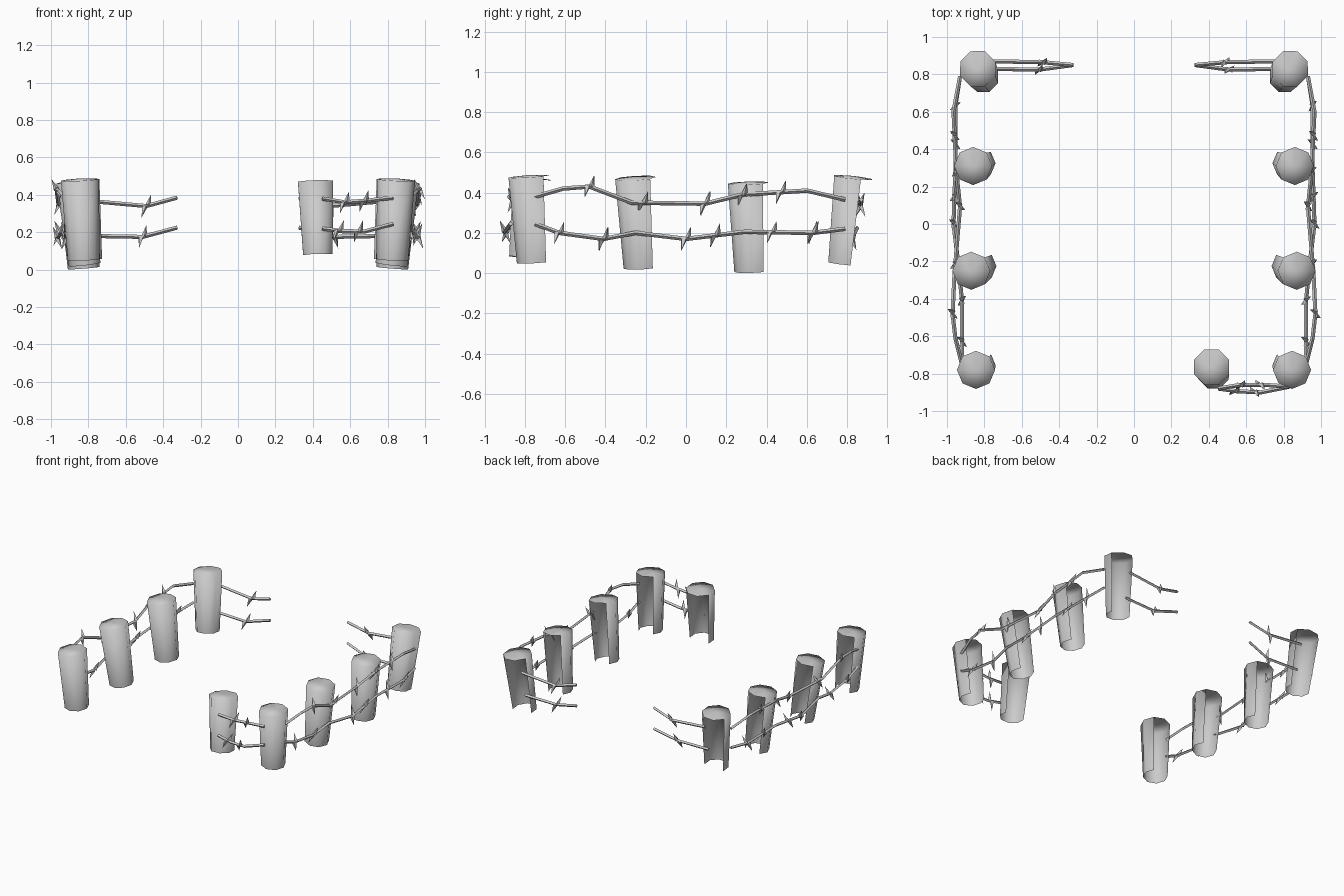
import bpy, bmesh, math
from mathutils import Vector, Matrix

cube = bpy.data.objects.get("Cube")
if cube:
    bpy.data.objects.remove(cube, do_unlink=True)

grey = bpy.data.materials.new("plain_grey")
grey.use_nodes = True
grey.diffuse_color = (0.6, 0.6, 0.6, 1)
grey.node_tree.nodes["Principled BSDF"].inputs["Base Color"].default_value = (0.6, 0.6, 0.6, 1)

UP = Vector((0, 0, 1))


def add_object(name, bm, smooth):
    mesh = bpy.data.meshes.new(name)
    bm.to_mesh(mesh)
    bm.free()
    mesh.materials.append(grey)
    for p in mesh.polygons:
        p.use_smooth = smooth
    obj = bpy.data.objects.new(name, mesh)
    bpy.context.collection.objects.link(obj)


# Leaning eight-sided post: tapered shell, open at the back and underneath
def post(name, top, bottom, yaw, r_top=0.102, r_bottom=0.085):
    top, bottom = Vector(top), Vector(bottom)
    lean = UP.rotation_difference(top - bottom)
    bm = bmesh.new()
    angles = [math.radians(yaw + 45 * i) for i in range(8)]

    def ring(centre, r):
        return [bm.verts.new(centre + lean @ Vector((r * math.cos(a), r * math.sin(a), 0)))
                for a in angles]

    low, high = ring(bottom, r_bottom), ring(top, r_top)
    peak = bm.verts.new(top + lean @ Vector((0, 0, 0.008)))
    for i, a in enumerate(angles):
        j = (i + 1) % 8
        bm.faces.new((high[i], high[j], peak))
        if math.sin(a + math.pi / 8) < 0.6:
            bm.faces.new((low[i], low[j], high[j], high[i]))
    for v in [v for v in bm.verts if not v.link_faces]:
        bm.verts.remove(v)
    add_object(name, bm, True)


# Thin square wire swept along a path, with barbs at chosen path positions
def wire(name, path, barbs, radius=0.011):
    path = [Vector(p) for p in path]
    bm = bmesh.new()
    rings = []
    for i, p in enumerate(path):
        along = (path[min(i + 1, len(path) - 1)] - path[max(i - 1, 0)]).normalized()
        side = along.cross(UP).normalized()
        rise = side.cross(along)
        rings.append([bm.verts.new(p + radius * d) for d in (side, rise, -side, -rise)])
    for a, b in zip(rings, rings[1:]):
        for k in range(4):
            bm.faces.new((a[k], a[(k + 1) % 4], b[(k + 1) % 4], b[k]))
    bm.faces.new(rings[0])
    bm.faces.new(rings[-1])
    bmesh.ops.recalc_face_normals(bm, faces=bm.faces)
    for n, t in enumerate(barbs):
        i = min(int(t), len(path) - 2)
        along = (path[i + 1] - path[i]).normalized()
        spot = path[i].lerp(path[i + 1], t - i)
        side = along.cross(UP).normalized()
        flip = 1 if n % 2 else -1
        # each barb is a pair of opposed spikes, slightly offset and skewed
        for sign in (1, -1):
            point = (UP * sign + side * 0.45 * sign * flip + along * 0.25 * sign).normalized()
            length = 0.065
            m = (Matrix.Translation(spot + along * 0.01 * sign + point * length / 2)
                 @ UP.rotation_difference(point).to_matrix().to_4x4())
            bmesh.ops.create_cone(bm, cap_ends=True, segments=4, radius1=0.016,
                                  radius2=0, depth=length, matrix=m)
    add_object(name, bm, False)


for s, label in ((1, "left"), (-1, "right")):
    def flip(points):
        return [(s * x, y, z) for x, y, z in points]

    # Side rows of posts: top centre, bottom centre, turn
    posts = (("back_corner_post", (0.835, 0.83, 0.475), (0.805, 0.785, 0.047), 22.5),
             ("back_middle_post", (0.86, 0.31, 0.447), (0.825, 0.325, 0.008), 0),
             ("front_middle_post", (0.87, -0.25, 0.472), (0.82, -0.225, 0.027), 0),
             ("front_corner_post", (0.845, -0.78, 0.48), (0.825, -0.755, 0.053), 0))
    for name, top, bottom, yaw in posts:
        post(f"{label}_{name}", *flip([top, bottom]), yaw)

    # Side wires
    wire(f"{label}_upper_wire", flip([
        (0.92, -0.75, 0.38), (0.955, -0.61, 0.42), (0.97, -0.48, 0.43), (0.96, -0.27, 0.35),
        (0.93, 0.095, 0.345), (0.95, 0.28, 0.39), (0.965, 0.60, 0.41), (0.93, 0.79, 0.365)]),
        (2, 3.15, 4, 5, 5.6))
    wire(f"{label}_lower_wire", flip([
        (0.92, -0.75, 0.245), (0.92, -0.63, 0.20), (0.92, -0.41, 0.17), (0.935, -0.25, 0.20),
        (0.965, 0, 0.17), (0.955, 0.29, 0.205), (0.955, 0.63, 0.20), (0.93, 0.79, 0.22)]),
        (1, 2, 4, 4.5, 5.4, 6))

    # Loose wires reaching in from the back corners
    wire(f"{label}_back_upper_wire", flip([
        (0.77, 0.87, 0.365), (0.49, 0.865, 0.34), (0.325, 0.85, 0.385)]), (1,))
    wire(f"{label}_back_lower_wire", flip([
        (0.77, 0.83, 0.18), (0.51, 0.825, 0.175), (0.325, 0.85, 0.225)]), (1,))

# Extra front post and the wires joining it to the corner
post("front_inner_post", (0.415, -0.765, 0.47), (0.427, -0.80, 0.077), 22.5)
wire("front_upper_wire", [(0.45, -0.88, 0.38), (0.57, -0.86, 0.36),
                          (0.70, -0.86, 0.37), (0.83, -0.87, 0.385)], (1, 1.8))
wire("front_lower_wire", [(0.45, -0.88, 0.22), (0.56, -0.895, 0.205),
                          (0.68, -0.90, 0.205), (0.83, -0.87, 0.245)], (0.8, 1.7))
